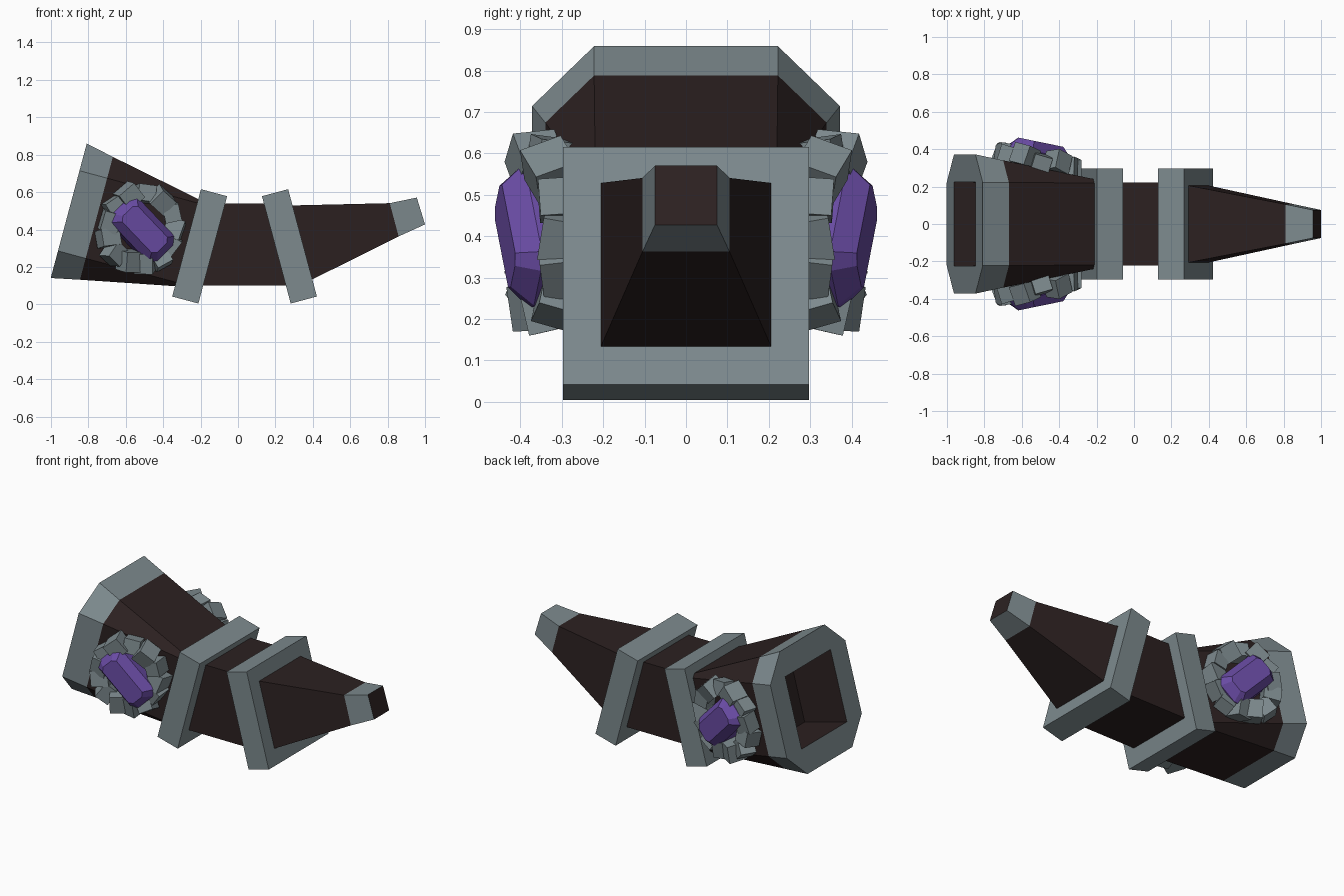
import bpy, bmesh, math, random
from mathutils import Vector, Matrix, Euler

if "Cube" in bpy.data.objects:
    bpy.data.objects.remove(bpy.data.objects["Cube"])

random.seed(4)


def material(name, rgb):
    m = bpy.data.materials.new(name)
    m.diffuse_color = (*rgb, 1)
    m.use_nodes = True
    m.node_tree.nodes["Principled BSDF"].inputs["Base Color"].default_value = m.diffuse_color
    return m


HORN = material("dark horn", (0.025, 0.015, 0.015))
METAL = material("grey metal", (0.205, 0.254, 0.270))
GEM = material("purple gem", (0.144, 0.072, 0.376))


def finish(bm, name, mats):
    bmesh.ops.remove_doubles(bm, verts=bm.verts, dist=1e-4)
    bmesh.ops.recalc_face_normals(bm, faces=bm.faces)
    me = bpy.data.meshes.new(name)
    bm.to_mesh(me)
    bm.free()
    for m in mats:
        me.materials.append(m)
    ob = bpy.data.objects.new(name, me)
    bpy.context.collection.objects.link(ob)
    return ob


def ring(c, u, v, hu, hv, cu, cv):
    """Rectangle hu x hv with corners cut back to cu, cv."""
    pts = [(hu, -cv), (hu, cv), (cu, hv), (-cu, hv),
           (-hu, cv), (-hu, -cv), (-cu, -hv), (cu, -hv)]
    return [c + u * a + v * b for a, b in pts]


def section(x, z, tilt, hy, hz, cut=None):
    """Horn cross-section centred at x, z and leaning by tilt degrees."""
    t = math.radians(tilt)
    return ring(Vector((x, 0, z)), Vector((0, 1, 0)),
                Vector((math.sin(t), 0, math.cos(t))),
                hy, hz, cut or hy, cut or hz)


def loft(name, rings, mats, slots=None):
    """Skin the rings; slots gives the material of each step between rings."""
    bm = bmesh.new()
    rows = [[bm.verts.new(p) for p in r] for r in rings]
    for i in range(len(rows) - 1):
        a, b = rows[i], rows[i + 1]
        for k in range(8):
            j = (k + 1) % 8
            f = bm.faces.new((a[k], a[j], b[j], b[k]))
            f.material_index = slots[i] if slots else 0
    bm.faces.new(rows[0])
    bm.faces.new(rows[-1])
    return finish(bm, name, mats)


# Flared bell: recess, flat rim, outer metal collar, dark tapering body
loft("horn_bell", [
    section(-0.615, 0.423, 15, 0.22, 0.22),
    section(-0.905, 0.50, 15, 0.225, 0.22),
    section(-0.905, 0.50, 15, 0.372, 0.372, 0.222),
    section(-0.757, 0.46, 15, 0.34, 0.34, 0.222),
    section(-0.23, 0.318, 15, 0.232, 0.232, 0.219),
], [HORN, METAL], [0, 1, 1, 0])

# Straight middle
loft("horn_middle", [section(-0.22, 0.32, 0, 0.223, 0.22),
                     section(0.28, 0.32, 0, 0.223, 0.22)], [HORN])

# Tapered tip with metal sleeve and dark end
loft("horn_tip", [
    section(0.30, 0.32, -15, 0.215, 0.215),
    section(0.835, 0.452, -15, 0.105, 0.092),
    section(0.978, 0.499, -17, 0.075, 0.075),
], [HORN, METAL], [0, 1])

# Two square clamps, leaning towards each other
for name, x, tilt in (("left_clamp", -0.205, 15), ("right_clamp", 0.275, -15)):
    t = math.radians(tilt)
    dx, dz = 0.0725 * math.cos(t), -0.0725 * math.sin(t)
    loft(name, [section(x - dx, 0.31 - dz, tilt, 0.297, 0.297),
                section(x + dx, 0.31 + dz, tilt, 0.297, 0.297)], [METAL])


def mirror_y(ob):
    mod = ob.modifiers.new("other side", 'MIRROR')
    mod.use_axis = (False, True, False)


# Frame of the bell's sloping side
N = Vector((0.2, -0.98, 0)).normalized()
T = Vector((0.98, 0.2, 0)).normalized()
Z = Vector((0, 0, 1))
C = Vector((-0.525, -0.305, 0.40))

# Cut gem set diagonally on each side
u = (T * 0.7 - Z * 0.72).normalized()
v = N.cross(u)
gem = loft("gem", [ring(C + N * d, u, v, a, b, a * 0.85, b * 0.6) for d, a, b in
                   ((-0.04, 0.17, 0.10), (0.08, 0.175, 0.10), (0.135, 0.135, 0.06))], [GEM])
mirror_y(gem)

# Rough stones around the gem
bm = bmesh.new()
COUNT = 13
base = Matrix((T, Z, N)).transposed()
for i in range(COUNT):
    a = 2 * math.pi * i / COUNT
    r = random.uniform(0.175, 0.195)
    pos = C + T * (r * math.cos(a)) + Z * (r * math.sin(a)) + N * random.uniform(0.025, 0.05)
    jit = Euler([random.uniform(-0.4, 0.4) for _ in range(3)]).to_matrix()
    rot = base @ Matrix.Rotation(a, 3, 'Z') @ jit
    size = Matrix.Diagonal([random.uniform(0.085, 0.11) for _ in range(3)])
    bmesh.ops.create_cube(bm, size=1, matrix=Matrix.Translation(pos) @ (rot @ size).to_4x4())
mirror_y(finish(bm, "gem_setting_stones", [METAL]))
